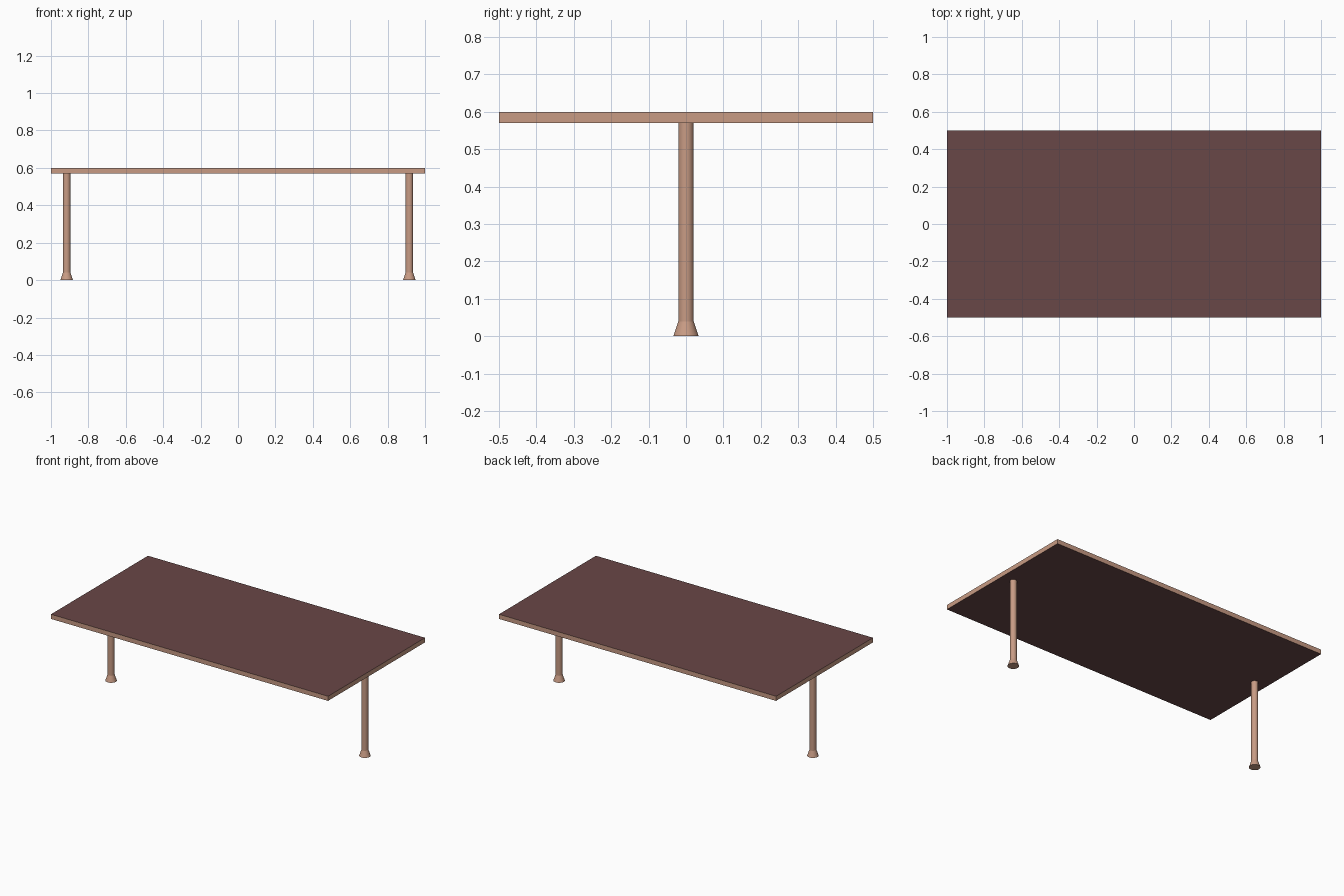
import bpy, bmesh, math

if "Cube" in bpy.data.objects:
    bpy.data.objects.remove(bpy.data.objects["Cube"])


def srgb(r, g, b):
    lin = lambda c: c / 12.92 if c <= 0.04045 else ((c + 0.055) / 1.055) ** 2.4
    return (lin(r / 255), lin(g / 255), lin(b / 255), 1)


def material(name, color):
    m = bpy.data.materials.new(name)
    m.diffuse_color = color
    m.use_nodes = True
    m.node_tree.nodes["Principled BSDF"].inputs["Base Color"].default_value = m.diffuse_color
    return m


dark_top = material("dark reddish brown", srgb(105, 71, 71))
tan = material("tan wood", srgb(200, 155, 132))


def add_object(name, bm, mats):
    bmesh.ops.recalc_face_normals(bm, faces=bm.faces)
    bm.normal_update()
    mesh = bpy.data.meshes.new(name)
    for m in mats:
        mesh.materials.append(m)
    bm.to_mesh(mesh)
    bm.free()
    obj = bpy.data.objects.new(name, mesh)
    bpy.context.collection.objects.link(obj)
    return obj


# Tabletop: dark upper and lower faces, tan edge band
bm = bmesh.new()
bmesh.ops.create_cube(bm, size=1)
bmesh.ops.scale(bm, vec=(2, 1, 0.03), verts=bm.verts)
bmesh.ops.translate(bm, vec=(0, 0, 0.585), verts=bm.verts)
bm.normal_update()
for f in bm.faces:
    f.material_index = 0 if abs(f.normal.z) > 0.5 else 1
add_object("tabletop", bm, [dark_top, tan])

# Legs: round posts with flared feet, lathed from a radius/height profile
PROFILE = [(0.034, 0), (0.0205, 0.04), (0.0205, 0.57)]
SIDES = 24


def add_leg(name, x):
    bm = bmesh.new()
    rings = [[bm.verts.new((x + r * math.cos(2 * math.pi * i / SIDES),
                            r * math.sin(2 * math.pi * i / SIDES), z))
              for i in range(SIDES)] for r, z in PROFILE]
    for a, b in zip(rings, rings[1:]):
        for i in range(SIDES):
            j = (i + 1) % SIDES
            bm.faces.new((a[i], a[j], b[j], b[i]))
    bm.faces.new(rings[0][::-1])
    bm.faces.new(rings[-1])
    obj = add_object(name, bm, [tan])
    bpy.ops.object.select_all(action='DESELECT')
    obj.select_set(True)
    bpy.context.view_layer.objects.active = obj
    bpy.ops.object.shade_smooth_by_angle(angle=math.radians(17))


add_leg("left_leg", -0.916)
add_leg("right_leg", 0.916)
